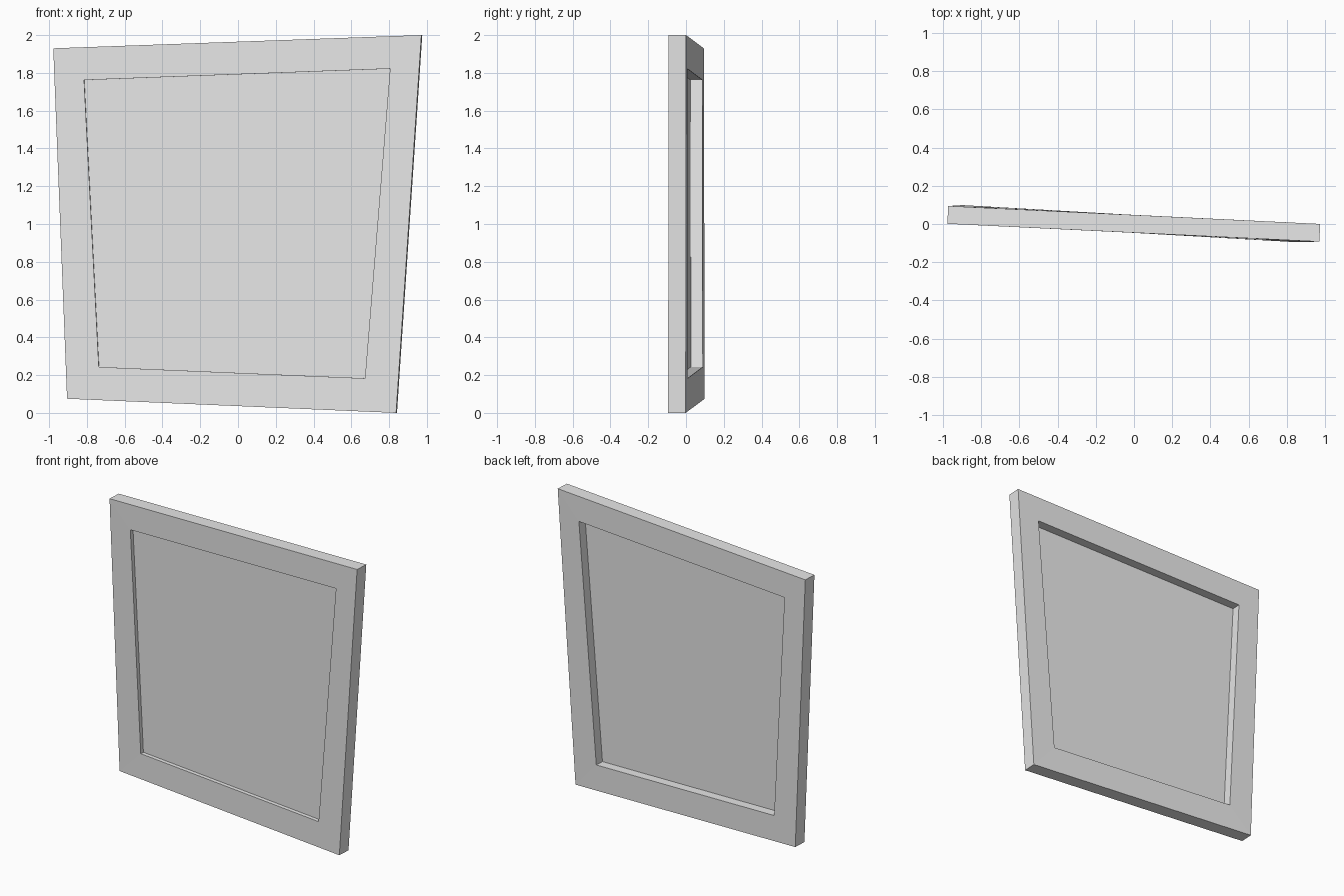
import bpy
import bmesh
from mathutils import Vector

cube = bpy.data.objects.get("Cube")
if cube:
    bpy.data.objects.remove(cube, do_unlink=True)

grey = bpy.data.materials.new("light_grey")
grey.use_nodes = True
grey.diffuse_color = (0.8, 0.8, 0.8, 1)
grey.node_tree.nodes["Principled BSDF"].inputs["Base Color"].default_value = (0.8, 0.8, 0.8, 1)

# Skewed outlines on the front face as (x, z), clockwise from the top left
OUTER = [(-0.978, 1.93), (0.971, 2.0), (0.837, 0.0), (-0.905, 0.075)]
INNER = [(-0.815, 1.762), (0.805, 1.822), (0.672, 0.183), (-0.737, 0.243)]
THICK = 0.093
TURN = Vector((0.05, 0.999, 0))  # direction from front to back


def outline(points, depth):
    """Place an outline on the slightly twisted front plane, moved back by depth."""
    ring = []
    for x, z in points:
        slope = -0.058 + 0.005 * z
        ring.append(Vector((x, -0.046 + x * slope, z)) + TURN * depth)
    return ring


def make_part(name, rings, closed):
    """Join successive rings with quads; cap the ends, or close the loop of rings."""
    bm = bmesh.new()
    loops = [[bm.verts.new(p) for p in ring] for ring in rings]
    pairs = list(zip(loops, loops[1:]))
    if closed:
        pairs.append((loops[-1], loops[0]))
    else:
        bm.faces.new(loops[0])
        bm.faces.new(loops[-1])
    for a, b in pairs:
        for i in range(len(a)):
            j = (i + 1) % len(a)
            bm.faces.new((a[i], a[j], b[j], b[i]))
    bmesh.ops.recalc_face_normals(bm, faces=bm.faces)
    mesh = bpy.data.meshes.new(name)
    bm.to_mesh(mesh)
    bm.free()
    mesh.materials.append(grey)
    obj = bpy.data.objects.new(name, mesh)
    bpy.context.collection.objects.link(obj)
    return obj


# Frame with a through opening
make_part("frame", [outline(OUTER, 0), outline(INNER, 0),
                    outline(INNER, THICK), outline(OUTER, THICK)], True)

# Thin pane set nearer the front than the back
make_part("pane", [outline(INNER, 0.027), outline(INNER, 0.03)], False)
